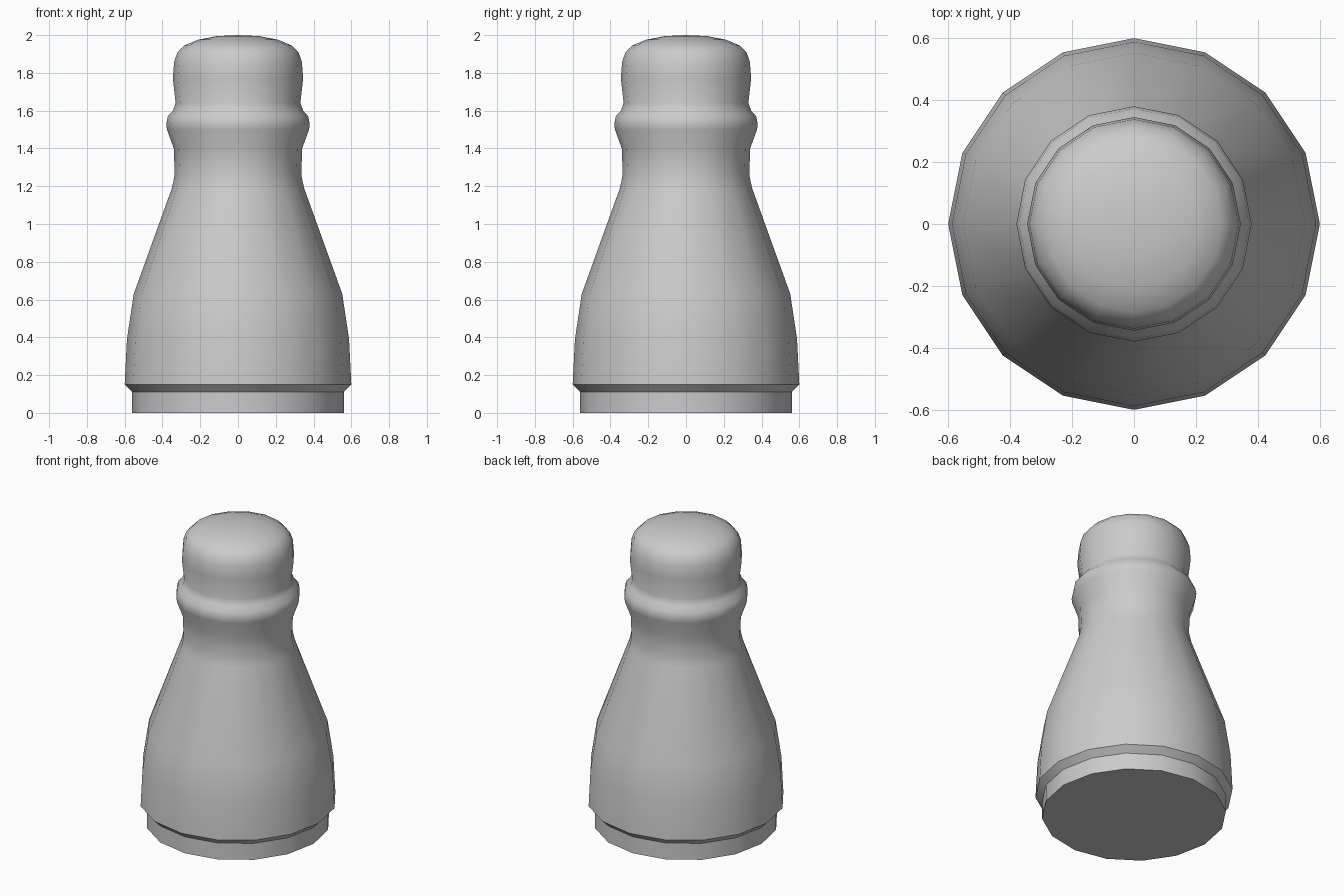
import bpy, bmesh
from math import cos, sin, pi, radians

cube = bpy.data.objects.get("Cube")
if cube:
    bpy.data.objects.remove(cube)

SIDES = 16

# Single plain grey
grey = bpy.data.materials.new("plain grey")
grey.use_nodes = True
colour = (0.6, 0.6, 0.6, 1)
grey.diffuse_color = colour
grey.node_tree.nodes["Principled BSDF"].inputs["Base Color"].default_value = colour


def lathe(name, profile, top_z):
    """Revolve (radius, height) points, closing the top with a fan."""
    bm = bmesh.new()
    rings = [[bm.verts.new((r * cos(2 * pi * i / SIDES), r * sin(2 * pi * i / SIDES), z))
              for i in range(SIDES)] for r, z in profile]
    for low, high in zip(rings, rings[1:]):
        for i in range(SIDES):
            j = (i + 1) % SIDES
            bm.faces.new((low[i], low[j], high[j], high[i]))
    bm.faces.new(rings[0][::-1])
    tip = bm.verts.new((0, 0, top_z))
    for i in range(SIDES):
        bm.faces.new((rings[-1][i], rings[-1][(i + 1) % SIDES], tip))
    mesh = bpy.data.meshes.new(name)
    bm.to_mesh(mesh)
    bm.free()
    mesh.materials.append(grey)
    obj = bpy.data.objects.new(name, mesh)
    bpy.context.collection.objects.link(obj)
    return obj


# Foot, flared body, neck, collar and rounded cap as one outline
foot = [(0.56, 0), (0.56, 0.11), (0.60, 0.15)]
body = [(0.588, 0.39), (0.552, 0.63), (0.35, 1.19)]
neck = [(0.335, 1.26), (0.34, 1.40)]
collar = [(0.376, 1.50), (0.38, 1.53), (0.372, 1.57), (0.345, 1.60)]
cap = [(0.33, 1.64), (0.345, 1.77), (0.338, 1.86), (0.32, 1.91),
       (0.285, 1.945), (0.21, 1.976), (0.11, 1.995)]
bottle = lathe("bottle_body", foot + body + neck + collar + cap, 2.0)

# Smooth shading that keeps the foot edges crisp
bpy.ops.object.select_all(action="DESELECT")
bottle.select_set(True)
bpy.context.view_layer.objects.active = bottle
bpy.ops.object.shade_smooth_by_angle(angle=radians(40))
